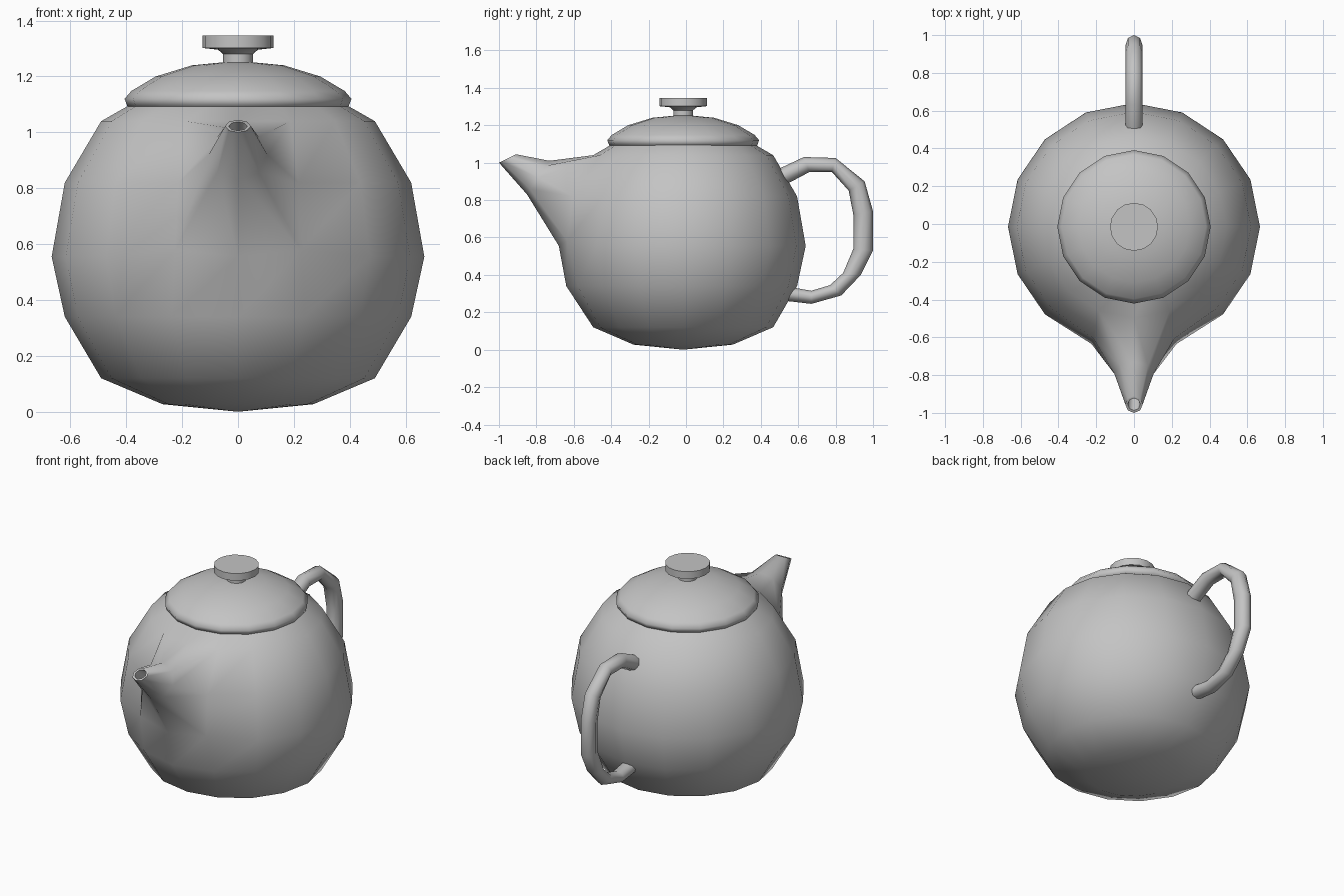
import bpy, bmesh, math
from mathutils import Vector

if "Cube" in bpy.data.objects:
    bpy.data.objects.remove(bpy.data.objects["Cube"])

SEG = 16          # sides of every turned part
CY = -0.015       # y of the turning axis
SY = 0.982        # slight squash of the pot front to back

grey = bpy.data.materials.new("glazed grey")
grey.diffuse_color = (0.55, 0.55, 0.55, 1)
grey.use_nodes = True
grey.node_tree.nodes["Principled BSDF"].inputs["Base Color"].default_value = grey.diffuse_color


def finish(bm, name, angle):
    bmesh.ops.recalc_face_normals(bm, faces=bm.faces)
    me = bpy.data.meshes.new(name)
    bm.to_mesh(me)
    bm.free()
    ob = bpy.data.objects.new(name, me)
    bpy.context.collection.objects.link(ob)
    me.materials.append(grey)
    bpy.ops.object.select_all(action='DESELECT')
    ob.select_set(True)
    bpy.context.view_layer.objects.active = ob
    bpy.ops.object.shade_smooth_by_angle(angle=math.radians(angle))
    return ob


def bridge(bm, a, b, skip=()):
    n = len(a)
    for i in range(n):
        if i in skip:
            continue
        j = (i + 1) % n
        bm.faces.new((a[i], a[j], b[j], b[i]))


def fan(bm, ring, z):
    tip = bm.verts.new((0, CY, z))
    for i in range(len(ring)):
        bm.faces.new((ring[i], ring[(i + 1) % len(ring)], tip))


def turned_rings(bm, profile, sy=1.0):
    return [[bm.verts.new((r * math.cos(math.tau * i / SEG),
                           CY + sy * r * math.sin(math.tau * i / SEG), z))
             for i in range(SEG)] for r, z in profile]


def section(bm, top, bottom, w):
    """Eight-sided ring spanning two (y, z) points with half width w in x."""
    t, b = Vector((0, *top)), Vector((0, *bottom))
    mid, half = (t + b) / 2, (t - b) / 2
    return [bm.verts.new(mid + half * math.cos(k * math.tau / 8)
                         + Vector((w * math.sin(k * math.tau / 8), 0, 0)))
            for k in range(8)]


# Pot body with the spout drawn out of its front faces
bm = bmesh.new()
rows = turned_rings(bm, [(0.27, 0.027), (0.49, 0.12), (0.62, 0.34), (0.667, 0.555),
                         (0.62, 0.82), (0.49, 1.04), (0.27, 1.165)], SY)
for k in range(len(rows) - 1):
    bridge(bm, rows[k], rows[k + 1], (11, 12) if k in (3, 4) else ())
fan(bm, rows[0], 0.0)
fan(bm, rows[-1], 1.19)
F = 12            # front column
bmesh.ops.delete(bm, geom=[rows[4][F]], context='VERTS')
rows[2][F].co.y = -0.64
rows[3][F].co.y = -0.68
for s in (-1, 1):
    rows[3][F + s].co = (s * 0.225, -0.635, 0.58)
    rows[4][F + s].co = (s * 0.215, -0.605, 0.82)
prev = [rows[5][F], rows[5][F + 1], rows[4][F + 1], rows[3][F + 1],
        rows[3][F], rows[3][F - 1], rows[4][F - 1], rows[5][F - 1]]
for top, bottom, w in [((-0.73, 1.01), (-0.85, 0.83), 0.105),
                       ((-0.91, 1.045), (-1.0, 1.0), 0.046),
                       ((-0.922, 1.038), (-0.987, 1.006), 0.033),
                       ((-0.82, 0.97), (-0.87, 0.90), 0.03)]:
    ring = section(bm, top, bottom, w)
    bridge(bm, prev, ring)
    prev = ring
bm.faces.new(prev)
finish(bm, "pot_body", 60)

# Handle swept along outer and inner outline points
bm = bmesh.new()
outline = [((0.46, 0.95), (0.49, 0.86)), ((0.63, 1.03), (0.66, 0.95)),
           ((0.80, 1.025), (0.78, 0.95)), ((0.955, 0.90), (0.87, 0.85)),
           ((1.0, 0.74), (0.895, 0.72)), ((1.0, 0.53), (0.895, 0.54)),
           ((0.935, 0.40), (0.84, 0.41)), ((0.83, 0.29), (0.77, 0.345)),
           ((0.67, 0.245), (0.67, 0.315)), ((0.50, 0.265), (0.50, 0.345))]
rings = [section(bm, o, i, 0.045) for o, i in outline]
for a, b in zip(rings, rings[1:]):
    bridge(bm, a, b)
bm.faces.new(rings[0])
bm.faces.new(rings[-1])
finish(bm, "handle", 60)

# Domed lid with a rolled rim
bm = bmesh.new()
rows = turned_rings(bm, [(0.165, 1.24), (0.295, 1.20), (0.382, 1.148),
                         (0.406, 1.12), (0.396, 1.093), (0.365, 1.085)])
for a, b in zip(rows, rows[1:]):
    bridge(bm, a, b)
fan(bm, rows[0], 1.256)
fan(bm, rows[-1], 1.10)
finish(bm, "lid", 75)

# Knob: stem, flare and flat disc
bm = bmesh.new()
rows = turned_rings(bm, [(0.053, 1.235), (0.053, 1.28), (0.072, 1.296),
                         (0.127, 1.302), (0.127, 1.346)])
for a, b in zip(rows, rows[1:]):
    bridge(bm, a, b)
bm.faces.new(rows[0])
bm.faces.new(rows[-1])
finish(bm, "lid_knob", 40)
